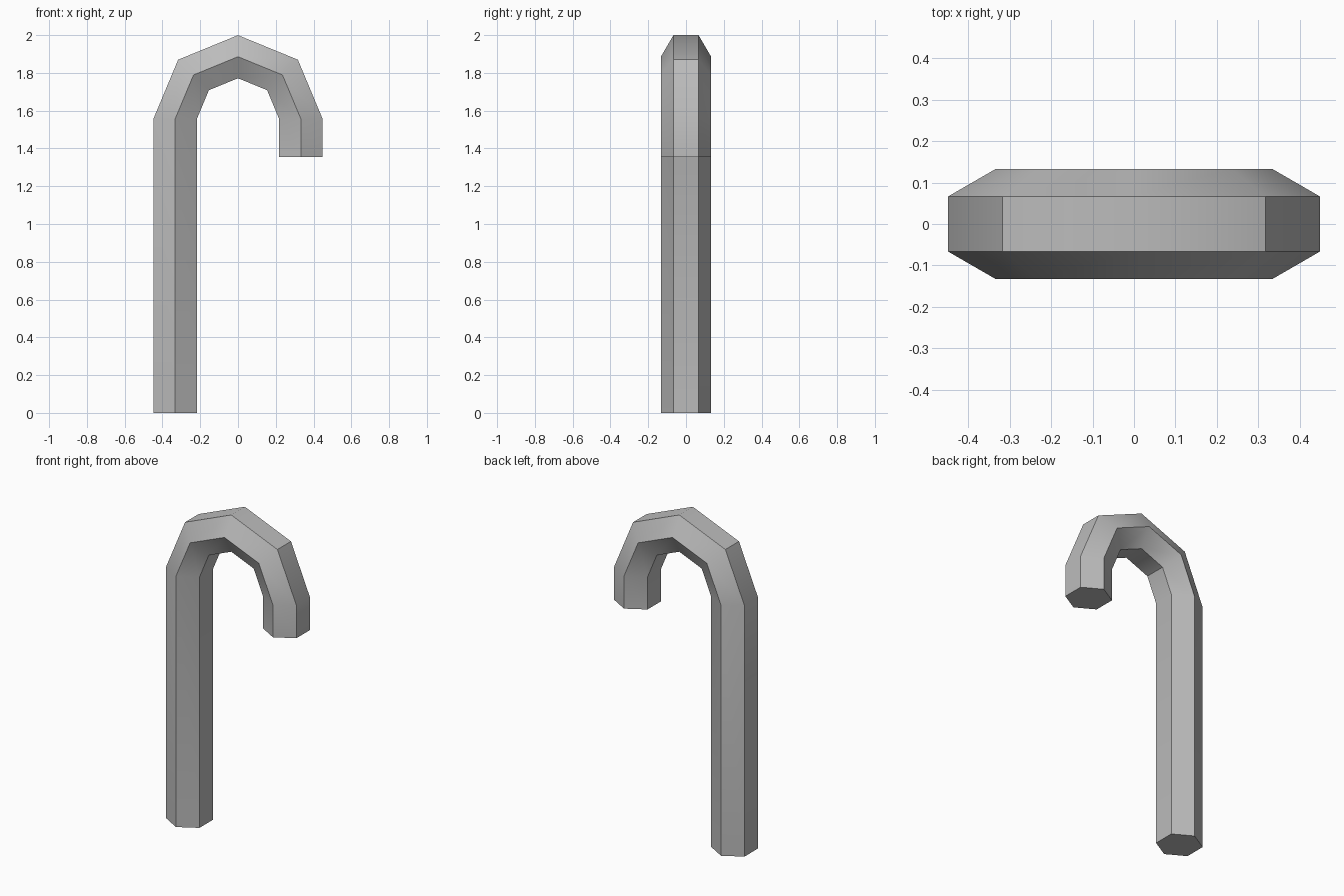
import bpy, bmesh
from math import sin, cos, pi, radians

cube = bpy.data.objects.get("Cube")
if cube:
    bpy.data.objects.remove(cube, do_unlink=True)

TUBE_R = 0.133      # hexagon corner radius
BEND_R = 0.333      # centreline radius of the hook
BEND_Z = 1.556      # height where the hook starts
TIP_Z = 1.355       # lower end of the short arm
SQUASH = 0.99       # hook is very slightly flattened
SIDES, STEPS = 6, 4

grey = bpy.data.materials.new("plain grey")
grey.use_nodes = True
colour = (0.5, 0.5, 0.5, 1)
grey.diffuse_color = colour
grey.node_tree.nodes["Principled BSDF"].inputs["Base Color"].default_value = colour

# Path stations: angle around the bend and height of its centre
stations = [(pi, 0.0)]
stations += [(pi - pi * i / STEPS, BEND_Z) for i in range(STEPS + 1)]
stations += [(0.0, TIP_Z)]

# Sweep the hexagon along the path
bm = bmesh.new()
rings = []
for angle, height in stations:
    ring = []
    for k in range(SIDES):
        a = pi / 2 + 2 * pi * k / SIDES
        r = BEND_R + TUBE_R * cos(a)
        ring.append(bm.verts.new((r * cos(angle), TUBE_R * sin(a),
                                  height + SQUASH * r * sin(angle))))
    rings.append(ring)
for low, high in zip(rings, rings[1:]):
    for k in range(SIDES):
        n = (k + 1) % SIDES
        bm.faces.new((low[k], low[n], high[n], high[k]))

# End caps
bm.faces.new(rings[0])
bm.faces.new(rings[-1])
bmesh.ops.recalc_face_normals(bm, faces=bm.faces)

mesh = bpy.data.meshes.new("hooked_cane")
bm.to_mesh(mesh)
bm.free()
mesh.materials.append(grey)
cane = bpy.data.objects.new("hooked_cane", mesh)
bpy.context.collection.objects.link(cane)

# Soft shading along the bends, crisp hexagon edges
bpy.ops.object.select_all(action="DESELECT")
cane.select_set(True)
bpy.context.view_layer.objects.active = cane
bpy.ops.object.shade_smooth_by_angle(angle=radians(44.8))
